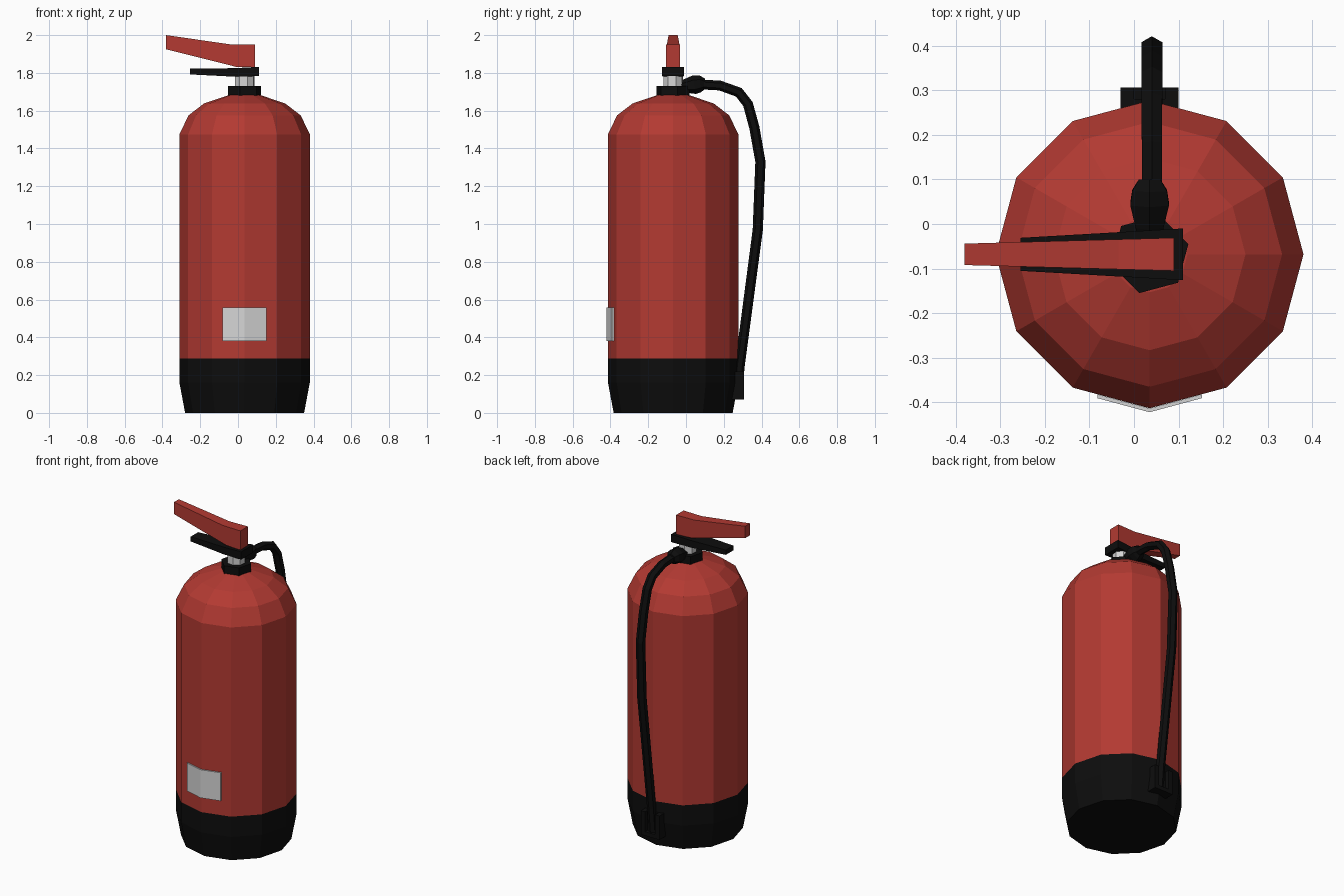
import bpy, bmesh, math
from mathutils import Vector

if "Cube" in bpy.data.objects:
    bpy.data.objects.remove(bpy.data.objects["Cube"])

CX, CY = 0.035, -0.068  # cylinder axis


def material(name, rgb):
    m = bpy.data.materials.new(name)
    m.diffuse_color = (*rgb, 1)
    m.use_nodes = True
    m.node_tree.nodes["Principled BSDF"].inputs["Base Color"].default_value = m.diffuse_color
    return m


RED = material("red", (0.45, 0.042, 0.032))
BLACK = material("black", (0.004, 0.004, 0.004))
GREY = material("light grey", (0.66, 0.66, 0.66))


def finish(name, bm, mat):
    bmesh.ops.recalc_face_normals(bm, faces=bm.faces)
    me = bpy.data.meshes.new(name)
    bm.to_mesh(me)
    bm.free()
    me.materials.append(mat)
    ob = bpy.data.objects.new(name, me)
    bpy.context.collection.objects.link(ob)
    return ob


def loft(name, rings, mat):
    """Skin a list of equal-length rings and cap both ends."""
    bm = bmesh.new()
    vs = [[bm.verts.new(p) for p in ring] for ring in rings]
    n = len(rings[0])
    for a, b in zip(vs, vs[1:]):
        for i in range(n):
            j = (i + 1) % n
            bm.faces.new((a[i], a[j], b[j], b[i]))
    bm.faces.new(vs[0])
    bm.faces.new(vs[-1])
    return finish(name, bm, mat)


def lathe(name, profile, sides, mat, turn=0):
    """Revolve (radius, z) points about the cylinder axis."""
    angles = [math.radians(turn) + math.tau * i / sides for i in range(sides)]
    return loft(name, [[(CX + r * math.cos(a), CY + r * math.sin(a), z)
                        for a in angles] for r, z in profile], mat)


def tube(name, path, x, mat):
    """Six-sided sweep along (y, z, radius) points in a plane of constant x."""
    pts = [Vector((x, y, z)) for y, z, r in path]
    rings = []
    for i, p in enumerate(pts):
        t = (pts[min(i + 1, len(pts) - 1)] - pts[max(i - 1, 0)]).normalized()
        side = Vector((1, 0, 0))
        up = side.cross(t)
        r = path[i][2]
        rings.append([p + r * (math.cos(a) * up + math.sin(a) * side)
                      for a in (math.tau * k / 6 for k in range(6))])
    return loft(name, rings, mat)


def tapered_lever(name, outline, w0, w1, mat):
    """Side outline (x, z), with half width running from w0 (right) to w1 (left)."""
    x0, x1 = max(p[0] for p in outline), min(p[0] for p in outline)

    def half(x):
        return w0 + (w1 - w0) * (x0 - x) / (x0 - x1)
    return loft(name, [[(x, CY + s * half(x), z) for x, z in outline]
                       for s in (-1, 1)], mat)


def box(name, lo, hi, mat):
    ring = [(lo[0], lo[1]), (hi[0], lo[1]), (hi[0], hi[1]), (lo[0], hi[1])]
    return loft(name, [[(x, y, z) for x, y in ring] for z in (lo[2], hi[2])], mat)


# Tank and foot
lathe("base_cap", [(0.315, 0), (0.345, 0.16), (0.345, 0.287)], 12, BLACK)
lathe("tank", [(0.345, 0.287), (0.345, 1.475), (0.297, 1.575), (0.215, 1.638),
               (0.085, 1.682)], 12, RED)

# Valve
lathe("valve_collar", [(0.09, 1.67), (0.09, 1.73)], 6, BLACK, 15)
lathe("valve_neck", [(0.054, 1.73), (0.054, 1.79)], 8, GREY, 15)

# Carry handle and squeeze lever
tapered_lever("carry_handle", [(0.11, 1.783), (0.11, 1.832), (-0.02, 1.825),
                               (-0.255, 1.822), (-0.255, 1.792), (-0.02, 1.78)],
              0.058, 0.037, BLACK)
tapered_lever("squeeze_lever", [(0.09, 1.83), (0.09, 1.95), (-0.035, 1.95),
                                (-0.38, 2.0), (-0.38, 1.925), (-0.01, 1.832)],
              0.037, 0.024, RED)

# Hose and its fitting
tube("hose_fitting", [(-0.05, 1.715, 0.025), (-0.005, 1.73, 0.036), (0.045, 1.738, 0.05),
                      (0.075, 1.742, 0.045), (0.1, 1.742, 0.028)], CX, BLACK)
tube("hose", [(0.06, 1.74, 0.026), (0.18, 1.733, 0.026), (0.28, 1.697, 0.027),
              (0.328, 1.635, 0.027), (0.362, 1.51, 0.027), (0.394, 1.33, 0.027),
              (0.38, 0.97, 0.027), (0.285, 0.25, 0.026), (0.27, 0.09, 0.026)],
     0.04, BLACK)

# Clip holding the hose end
box("clip_plate", (-0.03, 0.2, 0.07), (0.1, 0.28, 0.22), BLACK)
for side, x in (("left", -0.03), ("right", 0.07)):
    box("clip_prong_" + side, (x, 0.24, 0.07), (x + 0.03, 0.306, 0.22), BLACK)
box("clip_floor", (-0.03, 0.24, 0.07), (0.1, 0.306, 0.095), BLACK)

# Label folded around the front edge of the tank
fold = [(-0.117, 0.0315), (0, 0), (0.117, 0.0315)]
outline = ([(CX + x, -0.422 + y) for x, y in fold]
           + [(CX + x, -0.4135 + y) for x, y in reversed(fold)])
loft("label", [[(x, y, z) for x, y in outline] for z in (0.38, 0.557)], GREY)
